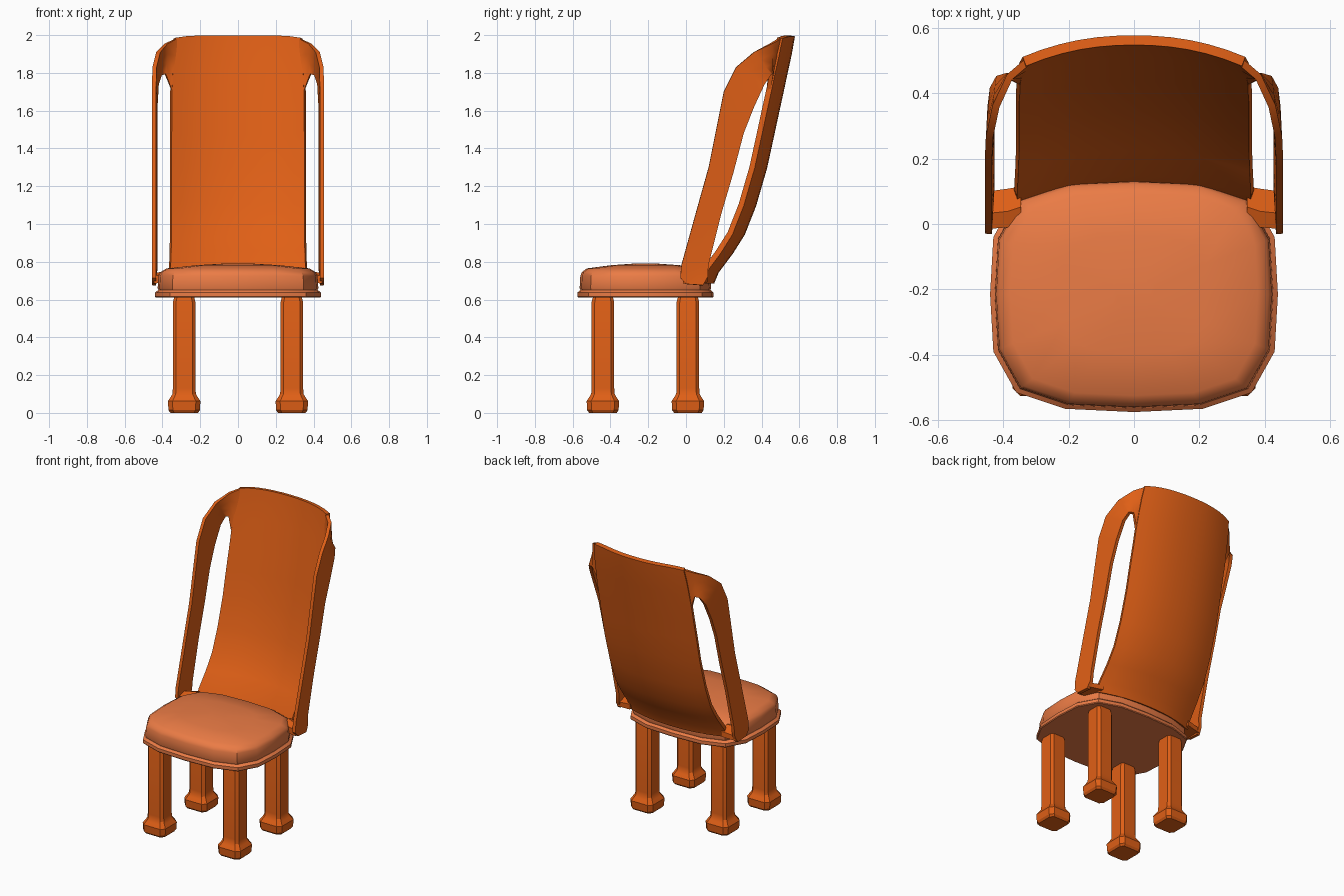
import bpy, bmesh, math

if "Cube" in bpy.data.objects:
    bpy.data.objects.remove(bpy.data.objects["Cube"])


def material(name, rgb):
    m = bpy.data.materials.new(name)
    m.diffuse_color = (*rgb, 1)
    m.use_nodes = True
    m.node_tree.nodes["Principled BSDF"].inputs["Base Color"].default_value = m.diffuse_color
    return m


FRAME = material("orange_frame", (0.74, 0.115, 0.008))
PAD = material("light_orange_seat", (0.83, 0.2, 0.06))


def make(name, rings, mat, closed=True, mirror=False, thickness=0, angle=35):
    """Skin a list of point rings (or open rows), then apply mirror / thickness."""
    bm = bmesh.new()
    rows = [[bm.verts.new(p) for p in ring] for ring in rings]
    n = len(rows[0])
    for a, b in zip(rows, rows[1:]):
        for i in range(n if closed else n - 1):
            j = (i + 1) % n
            bm.faces.new((a[i], a[j], b[j], b[i]))
    if closed:
        bm.faces.new(rows[0])
        bm.faces.new(rows[-1])
    bmesh.ops.recalc_face_normals(bm, faces=bm.faces)
    mesh = bpy.data.meshes.new(name)
    bm.to_mesh(mesh)
    bm.free()
    obj = bpy.data.objects.new(name, mesh)
    bpy.context.collection.objects.link(obj)
    mesh.materials.append(mat)
    bpy.ops.object.select_all(action='DESELECT')
    obj.select_set(True)
    bpy.context.view_layer.objects.active = obj
    if thickness:
        s = obj.modifiers.new("thickness", 'SOLIDIFY')
        s.thickness, s.offset = thickness, 0
        bpy.ops.object.modifier_apply(modifier=s.name)
    if mirror:
        m = obj.modifiers.new("mirror", 'MIRROR')
        m.use_mirror_merge = False
        bpy.ops.object.modifier_apply(modifier=m.name)
    bpy.ops.object.shade_smooth_by_angle(angle=math.radians(angle))
    return obj


# Seat: rounded-square outline scaled into a rim and a domed cushion
SEAT_Y = -0.215
quarter = [(0, 0.36), (0.21, 0.35), (0.36, 0.30), (0.43, 0.175), (0.44, 0)]
right = quarter + [(x, -y) for x, y in quarter[-2::-1]]
outline = right + [(-x, y) for x, y in right[-2:0:-1]]


def seat_ring(s, z):
    return [(x * s, SEAT_Y + y * s, z) for x, y in outline]


make("seat_base", [seat_ring(s, z) for s, z in
     [(0.99, 0.61), (1, 0.615), (1, 0.637), (0.96, 0.65)]], PAD)
make("seat_cushion", [seat_ring(s, z) for s, z in
     [(0.95, 0.645), (0.967, 0.66), (0.957, 0.725), (0.935, 0.745),
      (0.86, 0.765), (0.5, 0.782), (0.15, 0.791)]], PAD)


# Legs: chamfered square posts with flared feet
def leg_ring(cx, cy, h, z):
    c = h * 0.72
    return [(cx + x, cy + y, z) for x, y in
            [(h, -c), (h, c), (c, h), (-c, h), (-h, c), (-h, -c), (-c, -h), (c, -h)]]


for name, cy in (("front_legs", -0.44), ("back_legs", 0.01)):
    make(name, [leg_ring(0.285, cy, h, z) for h, z in
         [(0.073, 0), (0.083, 0.014), (0.086, 0.062), (0.071, 0.085),
          (0.062, 0.1), (0.06, 0.13), (0.06, 0.585), (0.053, 0.612)]],
         FRAME, mirror=True, angle=28)

# Backrest: curved panel, (depth, height, half width) along its centre line
spine = [(0.135, 0.69, 0.36), (0.16, 0.75, 0.362), (0.235, 0.85, 0.358),
         (0.298, 0.95, 0.356), (0.357, 1.1, 0.356), (0.415, 1.3, 0.356),
         (0.452, 1.47, 0.356), (0.48, 1.6, 0.354), (0.502, 1.7, 0.354),
         (0.523, 1.8, 0.35), (0.545, 1.9, 0.345), (0.562, 1.996, 0.335)]
COLS = 12
panel = []
for y, z, w in spine:
    row = []
    for i in range(COLS + 1):
        t = 2 * i / COLS - 1
        drop = 0.012 * abs(t) ** 6 if z > 1.95 else 0
        row.append((t * w, y - 0.065 * abs(t) ** 2.2, z - drop))
    panel.append(row)
make("backrest_panel", panel, FRAME, closed=False, thickness=0.03)

# Side arms: wide thin ribbons, front edge / rear edge pairs ending on the panel
ribbon = [((0.445, 0.0, 0.682), (0.445, 0.09, 0.675)),
          ((0.445, -0.03, 0.715), (0.44, 0.115, 0.72)),
          ((0.445, -0.025, 0.78), (0.437, 0.118, 0.78)),
          ((0.445, 0.05, 1.05), (0.437, 0.185, 1.05)),
          ((0.445, 0.12, 1.3), (0.437, 0.25, 1.27)),
          ((0.445, 0.17, 1.55), (0.437, 0.305, 1.48)),
          ((0.445, 0.2, 1.7), (0.437, 0.36, 1.62)),
          ((0.442, 0.265, 1.83), (0.43, 0.415, 1.74)),
          ((0.422, 0.36, 1.91), (0.412, 0.447, 1.79)),
          ((0.38, 0.45, 1.955), (0.385, 0.452, 1.795)),
          ((0.325, 0.497, 1.982), (0.352, 0.437, 1.71))]
make("side_arms", [[[a + (b - a) * k / 3 for a, b in zip(f, r)] for k in range(4)]
     for f, r in ribbon], FRAME, closed=False, mirror=True, thickness=0.022, angle=45)


# Arm brackets: small folded blocks joining the arms to seat and backrest
def bracket_ring(x, y0, y1, z0, z1):
    ym = (y0 + y1) / 2 - 0.01
    return [(x, y0, z0), (x, y1, z0), (x, y1, z1 - 0.025), (x, ym, z1), (x, y0, z1 - 0.015)]


make("arm_brackets", [bracket_ring(0.345, 0.01, 0.115, 0.695, 0.755),
     bracket_ring(0.385, -0.01, 0.108, 0.69, 0.75),
     bracket_ring(0.445, -0.015, 0.1, 0.685, 0.74)], FRAME, mirror=True, angle=25)
